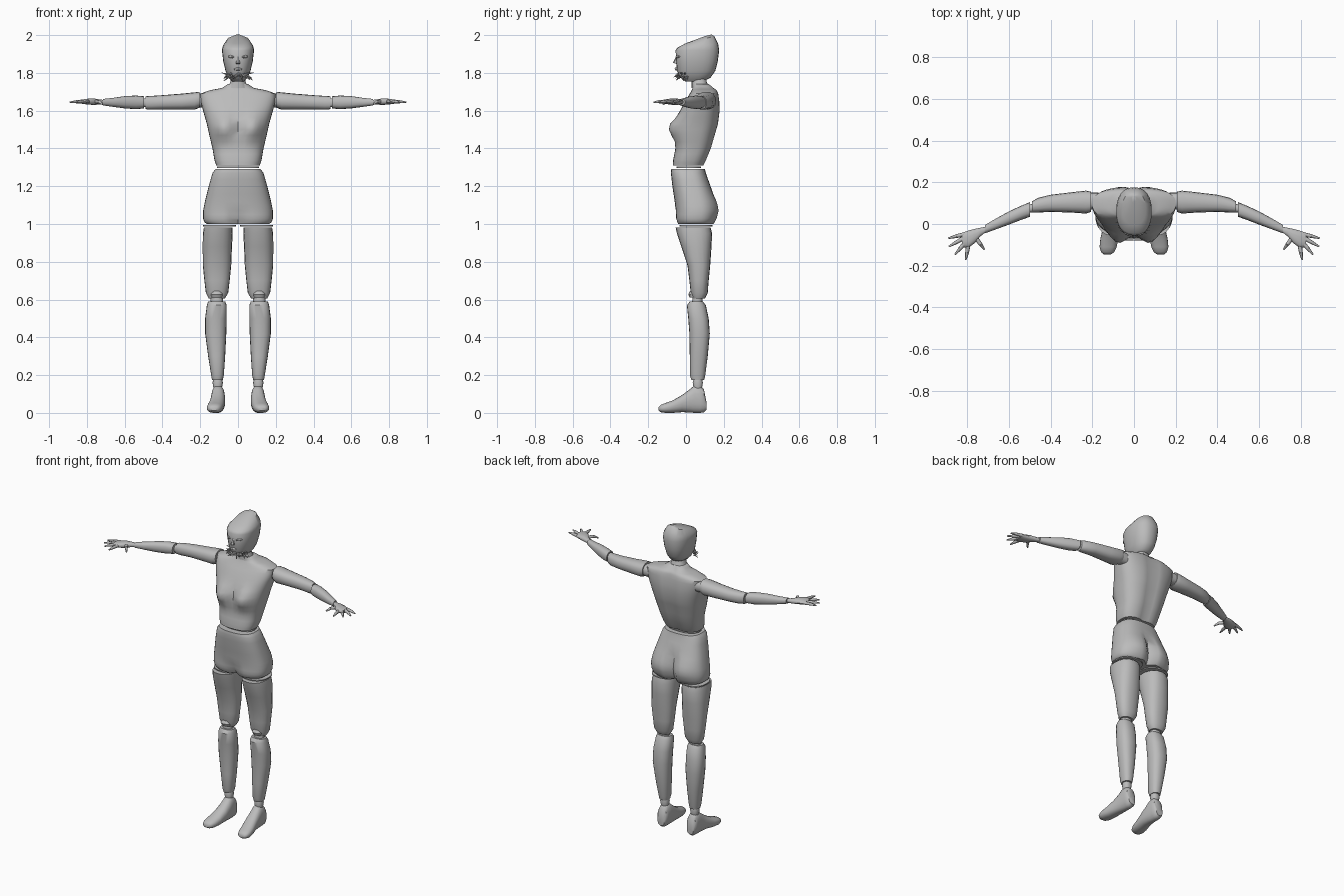
import bpy, bmesh, math, random
from mathutils import Vector

random.seed(4)
grey = bpy.data.materials.new("mannequin grey")
grey.diffuse_color = (0.5, 0.5, 0.5, 1)


def finish(name, bm, angle=40):
    bmesh.ops.recalc_face_normals(bm, faces=bm.faces)
    me = bpy.data.meshes.new(name)
    bm.to_mesh(me)
    bm.free()
    ob = bpy.data.objects.new(name, me)
    bpy.context.collection.objects.link(ob)
    me.materials.append(grey)
    bpy.ops.object.select_all(action='DESELECT')
    ob.select_set(True)
    bpy.context.view_layer.objects.active = ob
    bpy.ops.object.shade_smooth_by_angle(angle=math.radians(angle))
    return ob


def loft(name, axis, rings, side=1, n=20, p=0.85, warp=None, sub=1):
    """Rings are (position on axis, a0, a1, b0, b1); a and b are the other two axes in order."""
    other = [i for i in range(3) if i != axis]
    full = []
    for r0, r1 in zip(rings, rings[1:]):
        full += [[u + (v - u) * k / sub for u, v in zip(r0, r1)] for k in range(sub)]
    full.append(rings[-1])
    bm = bmesh.new()
    loops = []
    for t, a0, a1, b0, b1 in full:
        loop = []
        for k in range(n):
            ang = 2 * math.pi * k / n
            c, s = math.cos(ang), math.sin(ang)
            co = Vector((0, 0, 0))
            co[axis] = t
            co[other[0]] = (a0 + a1) / 2 + (a1 - a0) / 2 * math.copysign(abs(c) ** p, c)
            co[other[1]] = (b0 + b1) / 2 + (b1 - b0) / 2 * math.copysign(abs(s) ** p, s)
            if warp:
                warp(co, s)
            co.x *= side
            loop.append(bm.verts.new(co))
        loops.append(loop)
    for l0, l1 in zip(loops, loops[1:]):
        for k in range(n):
            j = (k + 1) % n
            bm.faces.new((l0[k], l0[j], l1[j], l1[k]))
    bm.faces.new(loops[0])
    bm.faces.new(loops[-1])
    return finish(name, bm)


def spike(bm, a, b, r0, r1, n=6):
    """Tapered rod from a to b."""
    a, b = Vector(a), Vector(b)
    d = b - a
    m = d.to_track_quat('Z', 'Y').to_matrix().to_4x4()
    m.translation = (a + b) / 2
    bmesh.ops.create_cone(bm, cap_ends=True, segments=n, radius1=r0, radius2=r1,
                          depth=d.length, matrix=m)


def gauss(x, z, cx, cz, w):
    return math.exp(-((x - cx) ** 2 + (z - cz) ** 2) / w ** 2)


# Torso with chest swells and a shallow spine groove
def chest(co, s):
    x = abs(co.x)
    if s < -0.05:
        co.y -= 0.045 * gauss(x, co.z, 0.075, 1.51, 0.055)
        co.y += 0.012 * gauss(x, co.z, 0, 1.51, 0.04)
    elif s > 0.05:
        co.y -= 0.012 * math.exp(-(x / 0.03) ** 2)


loft("torso", 2, [
    (1.31, -.115, .115, -.07, .095), (1.34, -.125, .125, -.068, .11),
    (1.40, -.135, .135, -.056, .135), (1.47, -.152, .152, -.056, .155),
    (1.53, -.165, .165, -.05, .172), (1.60, -.185, .185, -.03, .18),
    (1.65, -.198, .198, -.005, .178), (1.69, -.20, .20, .02, .172),
    (1.708, -.15, .15, .03, .165), (1.72, -.085, .085, .035, .15),
    (1.74, -.055, .055, .035, .13)], n=40, p=0.75, warp=chest, sub=2)
loft("neck", 2, [(1.72, -.06, .06, .03, .13), (1.75, -.04, .04, .03, .11),
                 (1.80, -.036, .036, .03, .105)])
loft("waist_joint", 2, [(1.296, -.11, .11, -.05, .08), (1.304, -.11, .11, -.05, .08)])


# Pelvis with two seat swells, a cleft, and a raised crotch between the leg openings
def seat(co, s):
    x = abs(co.x)
    if s > 0.05:
        co.y += 0.012 * gauss(x, co.z, .085, 1.08, .06)
        co.y -= 0.035 * math.exp(-(x / .022) ** 2) * min(1, max(0, (1.2 - co.z) / .08))
    elif s < -0.05:
        co.y += 0.03 * math.exp(-(x / .03) ** 2) * min(1, max(0, (1.09 - co.z) / .08))


loft("pelvis", 2, [
    (1.29, -.12, .12, -.078, .10), (1.27, -.135, .135, -.08, .105),
    (1.20, -.155, .155, -.072, .13), (1.12, -.175, .175, -.06, .158),
    (1.07, -.185, .185, -.055, .165), (1.03, -.185, .185, -.055, .16),
    (1.01, -.178, .178, -.05, .152), (1.0, -.165, .165, -.045, .145)],
    n=40, p=0.75, warp=seat, sub=2)


# Head: the crown slopes up toward the back
def crown(co, s):
    if co.z > 1.93:
        co.z += (co.y - .07) * min(1, (co.z - 1.93) / .04) * 0.25


loft("head", 2, [
    (1.755, -.03, .03, -.005, .09), (1.775, -.05, .05, -.03, .13),
    (1.81, -.066, .066, -.048, .155), (1.86, -.078, .078, -.052, .168),
    (1.92, -.085, .085, -.055, .176), (1.945, -.08, .08, -.045, .17),
    (1.974, -.057, .057, -.005, .15), (1.987, -.012, .012, .10, .135)],
    n=24, warp=crown)

# Face: nose, lips, eyes
bm = bmesh.new()
spike(bm, (0, -.044, 1.895), (0, -.058, 1.85), .005, .012)
finish("nose", bm)
loft("lips", 0, [(-.022, -.048, -.04, 1.816, 1.822), (0, -.06, -.04, 1.812, 1.83),
                 (.022, -.048, -.04, 1.816, 1.822)], n=10)
for side, tag in ((1, "left"), (-1, "right")):
    loft(tag + "_eye", 0, [(.018, -.05, -.03, 1.882, 1.886), (.03, -.055, -.03, 1.877, 1.893),
                           (.042, -.051, -.025, 1.878, 1.894), (.054, -.038, -.02, 1.884, 1.889)],
         side, n=10)

# Spiky chin beard
bm = bmesh.new()
for i in range(26):
    a = math.pi * (i + .5) / 26
    base = Vector((.058 * math.cos(a), .01 - .052 * math.sin(a), 1.785 + random.uniform(-.012, .014)))
    out = Vector((math.cos(a), -.45 * math.sin(a), random.uniform(-.9, .5) - .3 * math.sin(a)))
    spike(bm, base, base + out.normalized() * random.uniform(.02, .032), .006, .001, 5)
finish("beard", bm)

for side, tag in ((1, "left"), (-1, "right")):
    # Arms reach outward and curve forward
    loft(tag + "_shoulder_joint", 0, [(.17, .07, .15, 1.615, 1.69), (.23, .07, .15, 1.62, 1.69)], side)
    loft(tag + "_upper_arm", 0, [
        (.205, .058, .155, 1.615, 1.70), (.23, .05, .16, 1.605, 1.697),
        (.30, .055, .152, 1.605, 1.69), (.40, .058, .14, 1.606, 1.682),
        (.46, .055, .125, 1.605, 1.678), (.49, .055, .108, 1.608, 1.676)], side, n=16)
    loft(tag + "_elbow_joint", 0, [(.47, .06, .10, 1.62, 1.665), (.52, .05, .09, 1.62, 1.665)], side)
    loft(tag + "_forearm", 0, [
        (.498, .035, .105, 1.612, 1.676), (.54, .02, .088, 1.608, 1.68),
        (.60, -.003, .06, 1.612, 1.677), (.66, -.025, .027, 1.62, 1.668),
        (.715, -.045, -.005, 1.628, 1.662)], side, n=16)
    # Hand with spread fingers
    loft(tag + "_hand", 0, [
        (.705, -.035, -.012, 1.634, 1.656), (.735, -.058, -.018, 1.632, 1.66),
        (.765, -.093, -.024, 1.63, 1.665), (.795, -.115, -.032, 1.632, 1.664),
        (.825, -.11, -.042, 1.636, 1.658)], side, n=14)
    bm = bmesh.new()
    for a, m, b in (((.815, -.05), (.85, -.058), (.89, -.068)),
                    ((.82, -.07), (.85, -.087), (.887, -.108)),
                    ((.812, -.092), (.833, -.117), (.858, -.146)),
                    ((.795, -.105), (.80, -.137), (.807, -.172)),
                    ((.755, -.07), (.735, -.098), (.717, -.122))):
        za = 1.648
        zb = za - (.014 if a[0] < .77 else .004)
        spike(bm, (a[0] * side, a[1], za), (m[0] * side, m[1], za), .0105, .009, 8)
        spike(bm, (m[0] * side, m[1], za), (b[0] * side, b[1], zb), .009, .004, 8)
    finish(tag + "_fingers", bm, 60)

    # Legs
    loft(tag + "_hip_joint", 2, [(.988, .01, .185, -.035, .14), (.995, .01, .185, -.035, .14)], side)
    loft(tag + "_thigh", 2, [
        (.982, .03, .18, -.055, .13), (.95, .028, .186, -.048, .138),
        (.88, .032, .187, -.025, .135), (.78, .036, .186, .008, .128),
        (.70, .044, .178, .018, .12), (.635, .052, .17, .025, .115),
        (.605, .07, .155, .035, .10)], side)
    loft(tag + "_kneecap", 2, [(.61, .085, .14, .02, .06), (.628, .08, .145, .012, .06),
                               (.645, .09, .135, .022, .06)], side, n=12)
    loft(tag + "_knee_joint", 2, [(.57, .08, .145, .03, .085), (.62, .08, .145, .035, .09)], side, n=14)
    loft(tag + "_shin", 2, [
        (.59, .068, .158, .02, .09), (.57, .06, .165, .005, .105),
        (.50, .06, .174, .012, .12), (.42, .062, .174, .018, .126),
        (.30, .068, .158, .02, .115), (.20, .075, .142, .02, .102),
        (.175, .08, .138, .028, .096)], side)
    loft(tag + "_ankle_joint", 2, [(.13, .085, .13, .04, .085), (.16, .08, .135, .035, .09),
                                   (.18, .085, .13, .04, .085)], side, n=14)
    # Foot: heel to toe, turned slightly outward
    loft(tag + "_foot", 1, [
        (.108, .082, .128, .015, .06), (.095, .072, .138, .003, .125),
        (.075, .070, .140, 0, .146), (.045, .069, .142, 0, .146),
        (.02, .068, .144, .002, .125), (-.02, .069, .15, .004, .095),
        (-.07, .075, .161, 0, .066), (-.11, .083, .165, 0, .052),
        (-.135, .095, .158, .004, .042), (-.145, .11, .145, .012, .03)], side)
